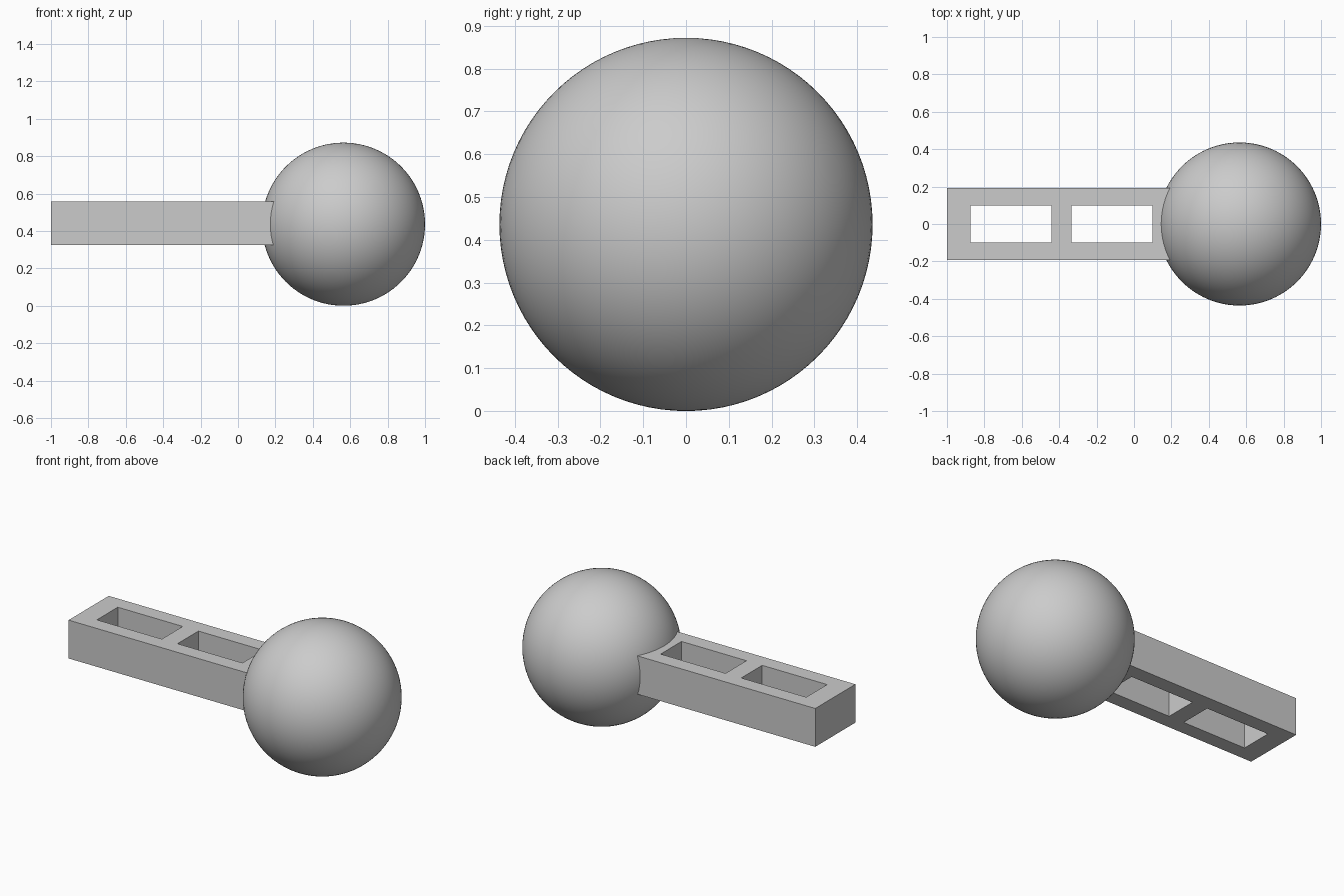
import bpy, bmesh, math

cube = bpy.data.objects.get("Cube")
if cube:
    bpy.data.objects.remove(cube, do_unlink=True)

GREY = (0.6, 0.6, 0.6, 1)
RADIUS = 0.436
BALL_X = 1 - RADIUS

grey = bpy.data.materials.new("light_grey")
grey.use_nodes = True
grey.diffuse_color = GREY
grey.node_tree.nodes["Principled BSDF"].inputs["Base Color"].default_value = GREY

# Ball resting on the ground
bpy.ops.mesh.primitive_uv_sphere_add(segments=96, ring_count=48, radius=RADIUS,
                                     location=(BALL_X, 0, RADIUS))
ball = bpy.context.object
ball.name = "ball"
ball.data.materials.append(grey)
bpy.ops.object.shade_smooth_by_angle(angle=math.radians(30))

# Arm: a plan of rectangular cells, two left open as windows, extruded upward
xs = [-1, -0.875, -0.44, -0.335, 0.1, 0.21]
ys = [-0.192, -0.1, 0.1, 0.192]
bottom, height = 0.325, 0.232
bm = bmesh.new()
grid = [[bm.verts.new((x, y, bottom)) for y in ys] for x in xs]
for i in range(len(xs) - 1):
    for j in range(len(ys) - 1):
        if j == 1 and i in (1, 3):
            continue
        bm.faces.new((grid[i][j], grid[i + 1][j], grid[i + 1][j + 1], grid[i][j + 1]))
extruded = bmesh.ops.extrude_face_region(bm, geom=bm.faces[:], use_keep_orig=True)
top = [g for g in extruded["geom"] if isinstance(g, bmesh.types.BMVert)]
bmesh.ops.translate(bm, verts=top, vec=(0, 0, height))
bmesh.ops.recalc_face_normals(bm, faces=bm.faces[:])
mesh = bpy.data.meshes.new("arm")
bm.to_mesh(mesh)
bm.free()
mesh.materials.append(grey)
arm = bpy.data.objects.new("arm", mesh)
bpy.context.collection.objects.link(arm)
